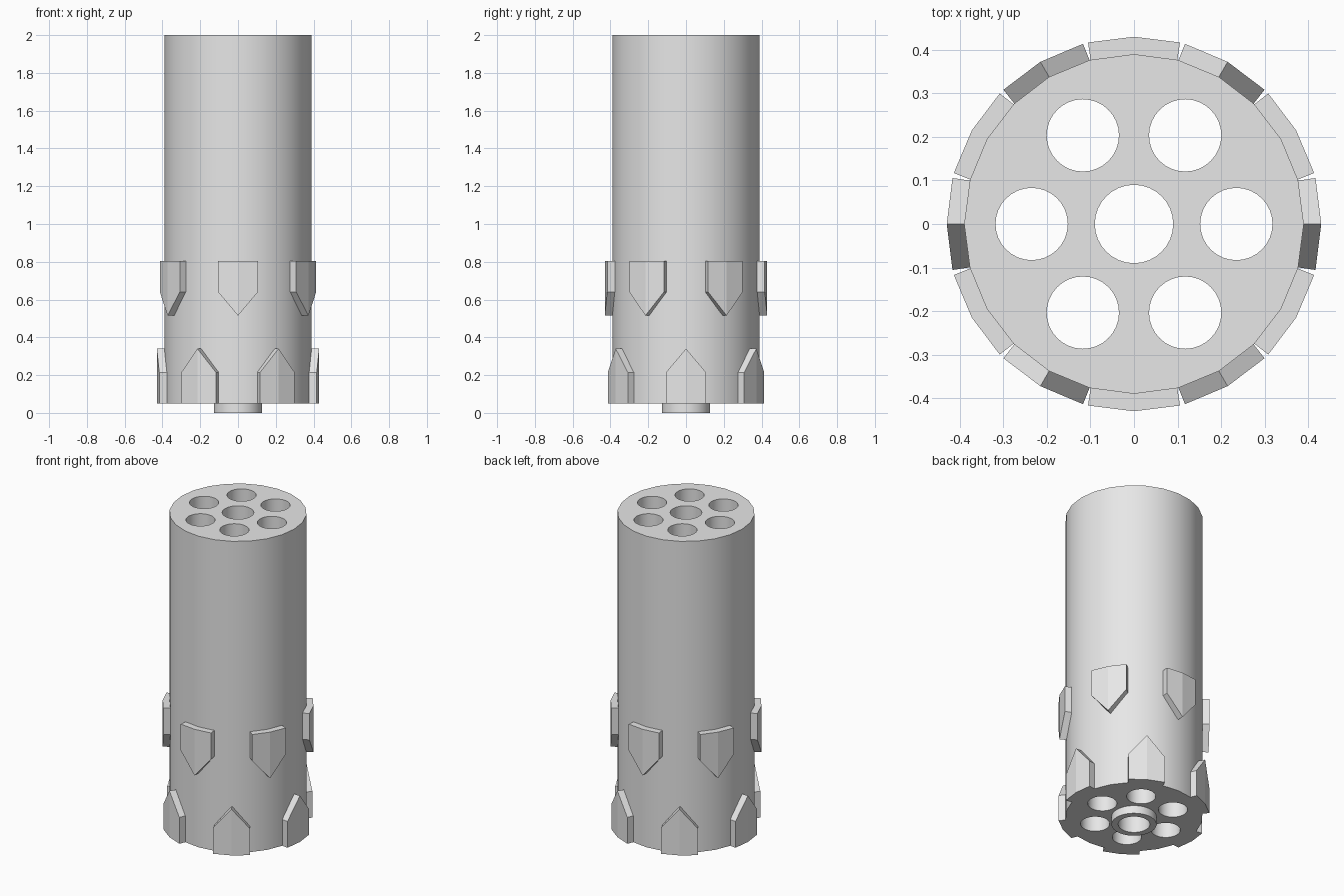
import bpy
import bmesh
from math import sin, cos, pi, radians
from mathutils import Vector

default_cube = bpy.data.objects.get("Cube")
if default_cube:
    bpy.data.objects.remove(default_cube, do_unlink=True)

# One plain steel colour
steel = bpy.data.materials.new("steel_grey")
steel.use_nodes = True
steel.diffuse_color = (0.8, 0.8, 0.8, 1)
steel.node_tree.nodes["Principled BSDF"].inputs["Base Color"].default_value = (0.8, 0.8, 0.8, 1)


def ring(radius, sides, centre=(0, 0)):
    return [(centre[0] + radius * cos(2 * pi * i / sides),
             centre[1] + radius * sin(2 * pi * i / sides)) for i in range(sides)]


def extruded(name, loops, bottom, top):
    """Solid prism from an outer loop and any number of hole loops."""
    curve = bpy.data.curves.new(name, "CURVE")
    curve.dimensions = "2D"
    curve.fill_mode = "BOTH"
    curve.extrude = (top - bottom) / 2
    for loop in loops:
        spline = curve.splines.new("POLY")
        spline.points.add(len(loop) - 1)
        for point, (x, y) in zip(spline.points, loop):
            point.co = (x, y, 0, 1)
        spline.use_cyclic_u = True
    obj = bpy.data.objects.new(name, curve)
    bpy.context.collection.objects.link(obj)
    bpy.ops.object.select_all(action="DESELECT")
    obj.select_set(True)
    bpy.context.view_layer.objects.active = obj
    bpy.ops.object.convert(target="MESH")
    obj = bpy.context.view_layer.objects.active
    obj.name = name

    # Weld caps to walls and set the height in the mesh
    bm = bmesh.new()
    bm.from_mesh(obj.data)
    bmesh.ops.remove_doubles(bm, verts=bm.verts, dist=0.0001)
    bmesh.ops.translate(bm, verts=bm.verts, vec=Vector((0, 0, (top + bottom) / 2)))
    bmesh.ops.recalc_face_normals(bm, faces=bm.faces)
    bm.to_mesh(obj.data)
    bm.free()
    obj.data.materials.clear()
    obj.data.materials.append(steel)
    bpy.ops.object.shade_smooth_by_angle(angle=radians(30))
    return obj


def lug(name, angle, base, shoulder, tip):
    """Pointed plate wrapped round the body, bent along its middle."""
    outline = [(-1, base), (0, base), (1, base), (1, shoulder), (0, tip), (-1, shoulder)]
    bm = bmesh.new()
    layers = []
    for radius, half_width in ((0.38, 15), (0.43, 14.2)):
        layer = []
        for side, z in outline:
            a = radians(angle + side * half_width)
            layer.append(bm.verts.new((radius * cos(a), radius * sin(a), z)))
        layers.append(layer)
    inner, outer = layers
    for layer in layers:
        bm.faces.new([layer[i] for i in (0, 1, 4, 5)])
        bm.faces.new([layer[i] for i in (1, 2, 3, 4)])
    for i in range(6):
        j = (i + 1) % 6
        bm.faces.new((inner[i], inner[j], outer[j], outer[i]))
    bmesh.ops.recalc_face_normals(bm, faces=bm.faces)
    mesh = bpy.data.meshes.new(name)
    bm.to_mesh(mesh)
    bm.free()
    mesh.materials.append(steel)
    bpy.context.collection.objects.link(bpy.data.objects.new(name, mesh))


# Main drum with six chambers and a central bore
chambers = [ring(0.083, 32, (0.235 * cos(k * pi / 3), 0.235 * sin(k * pi / 3)))
            for k in range(6)]
bore = ring(0.09, 32)
extruded("drum_body", [ring(0.39, 24), bore] + chambers, 0.05, 2)

# Short hollow hub below the drum
extruded("bottom_hub", [ring(0.128, 32), bore], 0, 0.05)

# Two staggered rows of pointed lugs
for k in range(6):
    lug(f"lower_lug_{k + 1}", 60 * k, 0.05, 0.215, 0.34)
    lug(f"upper_lug_{k + 1}", 60 * k + 30, 0.805, 0.64, 0.515)
